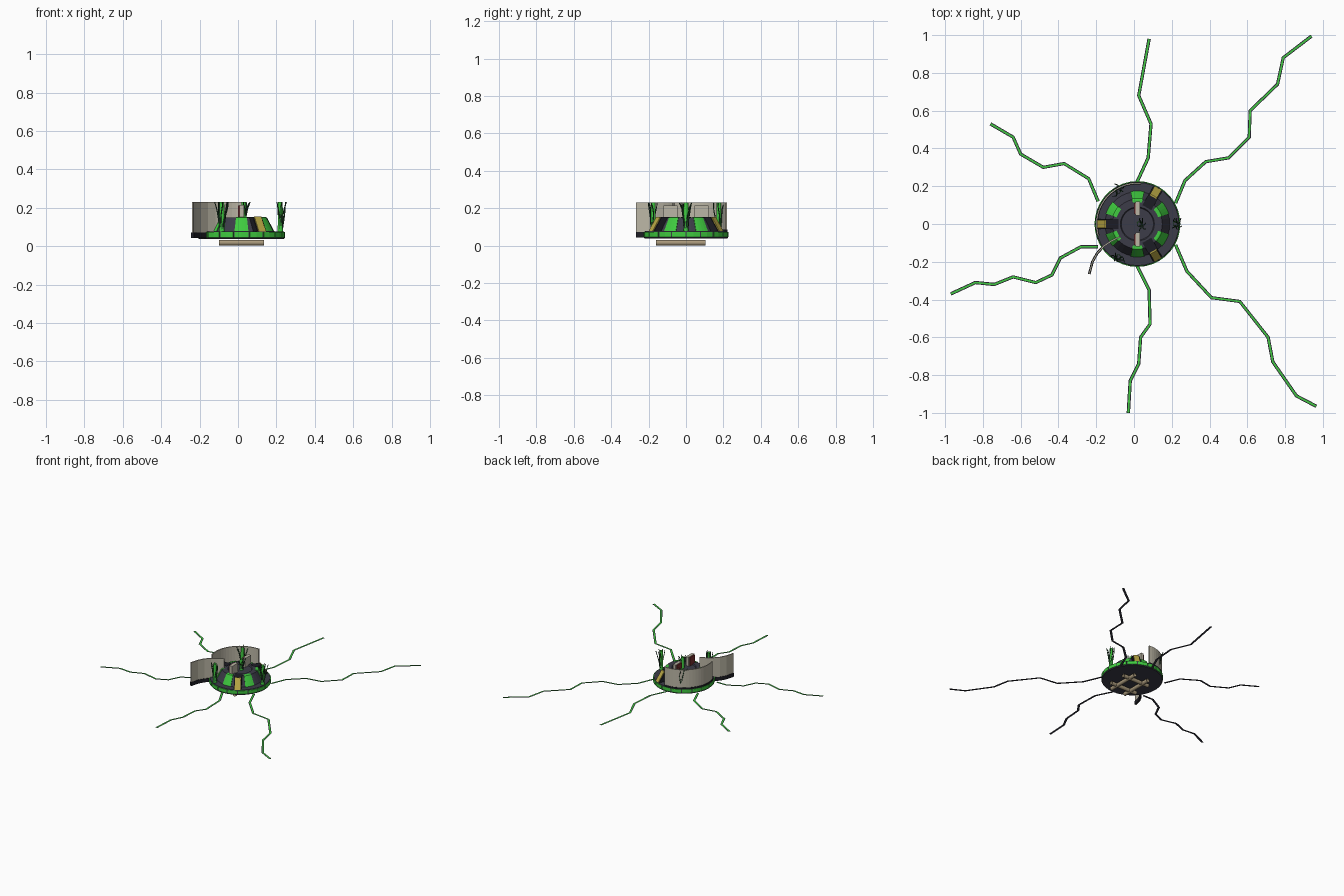
import bpy, bmesh, math, random
from mathutils import Vector

if "Cube" in bpy.data.objects:
    bpy.data.objects.remove(bpy.data.objects["Cube"])

random.seed(4)
CX = 0.018          # centre of the platform
CUT = 0.23          # height at which everything upright ends


def material(name, r, g, b):
    m = bpy.data.materials.new(name)
    m.diffuse_color = (r, g, b, 1)
    m.use_nodes = True
    m.node_tree.nodes["Principled BSDF"].inputs["Base Color"].default_value = m.diffuse_color
    return m


DARK = material("dark_metal", 0.045, 0.045, 0.065)
BLACK = material("black_metal", 0.012, 0.012, 0.018)
GREEN = material("green_glow", 0.05, 0.6, 0.05)
VINE = material("vine_green", 0.02, 0.07, 0.03)
GOLD = material("gold_panel", 0.5, 0.4, 0.06)
BEIGE = material("pale_shell", 0.5, 0.47, 0.38)
RED = material("dark_red", 0.2, 0.03, 0.03)
WOOD = material("tan_wood", 0.4, 0.32, 0.2)


def make(name, verts, faces, mat, smooth=False):
    me = bpy.data.meshes.new(name)
    me.from_pydata([tuple(v) for v in verts], [], faces)
    me.materials.append(mat)
    bm = bmesh.new()
    bm.from_mesh(me)
    bmesh.ops.recalc_face_normals(bm, faces=bm.faces)
    bm.to_mesh(me)
    bm.free()
    ob = bpy.data.objects.new(name, me)
    bpy.context.collection.objects.link(ob)
    for p in me.polygons:
        p.use_smooth = smooth
    return ob


def polar(r, deg, z):
    a = math.radians(deg)
    return Vector((CX + r * math.cos(a), r * math.sin(a), z))


def lathe(name, profile, mat, n=36):
    """Profile of (radius, z), closed on the axis at both ends."""
    verts = [polar(r, 360 * i / n, z) for r, z in profile for i in range(n)]
    faces = [(k * n + i, k * n + (i + 1) % n, (k + 1) * n + (i + 1) % n, (k + 1) * n + i)
             for k in range(len(profile) - 1) for i in range(n)]
    faces += [tuple(range(n)), tuple(range((len(profile) - 1) * n, len(profile) * n))]
    return make(name, verts, faces, mat)


def arc_block(name, a0, a1, section, mat, steps=4):
    """Sweep a closed (radius, z) section round the platform axis."""
    m = len(section)
    verts = [polar(r, a0 + (a1 - a0) * i / steps, z) for i in range(steps + 1) for r, z in section]
    faces = [(i * m + k, i * m + (k + 1) % m, (i + 1) * m + (k + 1) % m, (i + 1) * m + k)
             for i in range(steps) for k in range(m)]
    faces += [tuple(range(m)), tuple(range(steps * m, steps * m + m))]
    return make(name, verts, faces, mat)


def box(name, lo, hi, mat):
    v = [(x, y, z) for x in (lo[0], hi[0]) for y in (lo[1], hi[1]) for z in (lo[2], hi[2])]
    f = [(0, 1, 3, 2), (4, 6, 7, 5), (0, 4, 5, 1), (2, 3, 7, 6), (0, 2, 6, 4), (1, 5, 7, 3)]
    return make(name, v, f, mat)


def offsets(path, w):
    """Left and right edges of a flat mitred strip along a path."""
    pts = [Vector(p) for p in path]
    out = []
    for i, p in enumerate(pts):
        d0 = (p - pts[max(i - 1, 0)]).normalized()
        d1 = (pts[min(i + 1, len(pts) - 1)] - p).normalized()
        t = (d0 + d1).normalized()
        n = Vector((-t.y, t.x))
        out.append((p + n * w / 2, p - n * w / 2))
    return out


def ribbon(name, path, w, z, mat):
    e = offsets(path, w)
    verts = [(q.x, q.y, z) for pair in e for q in pair]
    return make(name, verts, [(2*i, 2*i+1, 2*i+3, 2*i+2) for i in range(len(e) - 1)], mat)


def wall(name, path, w, z0, z1, mat):
    e = offsets(path, w)
    verts = [(q.x, q.y, z) for l, r in e for q, z in ((l, z0), (l, z1), (r, z1), (r, z0))]
    n = len(e)
    faces = [(4*i+k, 4*i+(k+1) % 4, 4*i+4+(k+1) % 4, 4*i+4+k) for i in range(n-1) for k in range(4)]
    return make(name, verts, faces + [(0, 1, 2, 3), tuple(range(4*n-4, 4*n))], mat)


def tube(name, pts, r0, r1, mat, n=6):
    """Open tube through points."""
    pts = [Vector(p) for p in pts]
    verts, m = [], len(pts)
    for i, p in enumerate(pts):
        t = (pts[min(i + 1, m - 1)] - pts[max(i - 1, 0)]).normalized()
        u = t.cross(Vector((0.31, 0.2, 0.11))).normalized()
        v = t.cross(u)
        r = r0 + (r1 - r0) * i / (m - 1)
        for k in range(n):
            a = 2 * math.pi * k / n
            verts.append(p + r * (u * math.cos(a) + v * math.sin(a)))
    faces = [(i*n+k, i*n+(k+1) % n, (i+1)*n+(k+1) % n, (i+1)*n+k) for i in range(m-1) for k in range(n)]
    return make(name, verts, faces, mat, True)


# Round platform with glowing rim segments
lathe("base_disc", [(0.222, 0.038), (0.227, 0.044), (0.223, 0.046), (0.223, 0.072), (0.22, 0.077)], DARK)
for i in range(18):
    arc_block("rim_light", i * 20 + 1, i * 20 + 19,
              [(0.22, 0.046), (0.227, 0.046), (0.227, 0.073), (0.22, 0.073)], GREEN, 2)

# Sloping hub with dished top
lathe("hub", [(0.172, 0.076), (0.132, 0.15), (0.09, 0.15), (0.085, 0.143)], DARK)

# Green windows around the hub
for a in range(30, 390, 60):
    arc_block("hub_window", a - 12, a + 12,
              [(0.165, 0.078), (0.175, 0.078), (0.136, 0.15), (0.13, 0.153), (0.115, 0.153)], GREEN)

# Three ribs with gold sloping ends
for a in (60, 180, 300):
    ang = math.radians(a)
    side = Vector((-math.sin(ang), math.cos(ang), 0))

    def prism(name, sec, w, mat):
        c = [polar(r, a, z) for r, z in sec]
        m = len(c)
        make(name, [p - side * w for p in c] + [p + side * w for p in c],
             [tuple(range(m)), tuple(range(m, 2 * m))] +
             [(k, (k + 1) % m, m + (k + 1) % m, m + k) for k in range(m)], mat)
    prism("rib", [(0.1, 0.077), (0.213, 0.077), (0.165, 0.152), (0.1, 0.152)], 0.027, BLACK)
    prism("rib_gold_panel", [(0.213, 0.077), (0.219, 0.077), (0.172, 0.154), (0.165, 0.154)], 0.021, GOLD)

# Curved shell wall round the back left
arc = [polar(0.216, 85 + 112 * i / 18, 0).xy for i in range(19)]
wall("shell_wall", arc, 0.008, 0.085, CUT, BEIGE)
wall("shell_wall_base", arc, 0.014, 0.07, 0.087, BLACK)

# Swung-open shell door
door = [(-0.075, -0.068), (-0.12, -0.09), (-0.16, -0.117), (-0.195, -0.155), (-0.22, -0.2), (-0.237, -0.265)]
wall("shell_door", door, 0.008, 0.07, CUT, BEIGE)
wall("shell_door_base", door, 0.014, 0.042, 0.072, BLACK)

# Pale central uprights with red backs
for y0, y1 in ((0.045, 0.12), (-0.12, -0.045)):
    box("centre_upright", (0.008, y0, 0.143), (0.032, y1, 0.215), BEIGE)
    box("centre_upright_back", (0.0, y0 + 0.008, 0.143), (0.008, y1 - 0.008, 0.212), RED)


# Glowing pillars wrapped by vines
def pillar(x, y, z0, ang, vines):
    tube("pillar", [(x, y, z0), (x, y, (z0 + CUT) / 2), (x, y, CUT)], 0.015, 0.012, GREEN, 10)
    for i in range(vines):
        a = ang + (i - (vines - 1) / 2) * 0.75 + random.uniform(-0.2, 0.2)
        reach = random.uniform(0.025, 0.045)
        pts = []
        for k in range(8):
            t = k / 7
            r = 0.01 + (reach - 0.01) * t ** 1.5
            b = a + 0.3 * math.sin(5 * t + i)
            pts.append((x + r * math.cos(b), y + r * math.sin(b), z0 + (CUT - z0) * t))
        tube("vine", pts, 0.004, 0.0025, VINE)


for a in (0, 120, 240):
    p = polar(0.203, a, 0)
    pillar(p.x, p.y, 0.075, math.radians(a), 6)
pillar(CX + 0.012, 0, 0.143, 0, 5)

# Cracks in the ground radiating from the platform
cracks = [
    [(.22, .11), (.27, .23), (.38, .33), (.5, .35), (.61, .46), (.615, .6), (.76, .74), (.79, .88), (.94, .995)],
    [(.22, -.11), (.28, -.25), (.41, -.39), (.56, -.41), (.71, -.6), (.735, -.73), (.86, -.91), (.965, -.965)],
    [(.015, -.22), (.08, -.35), (.085, -.53), (.035, -.6), (.025, -.74), (-.02, -.83), (-.03, -1)],
    [(-.19, -.12), (-.28, -.12), (-.39, -.18), (-.435, -.27), (-.52, -.31), (-.64, -.28), (-.74, -.32),
     (-.84, -.31), (-.97, -.37)],
    [(-.19, .12), (-.24, .24), (-.37, .32), (-.48, .3), (-.6, .37), (-.64, .46), (-.76, .53)],
    [(.015, .22), (.075, .35), (.09, .53), (.025, .68), (.08, .98)],
]
for c in cracks:
    ribbon("crack_edge", c, 0.018, 0.039, DARK)
    ribbon("crack_glow", c, 0.009, 0.0405, GREEN)

# Crossed wooden beams underneath
for y in (-0.1, 0.04):
    tube("beam_across", [(-0.1, y, 0.018), (0.018, y, 0.018), (0.136, y, 0.018)], 0.015, 0.015, WOOD, 10)
for x in (-0.045, 0.08):
    tube("beam_along", [(x, -0.16, 0.015), (x, -0.03, 0.015), (x, 0.105, 0.015)], 0.015, 0.015, WOOD, 10)
